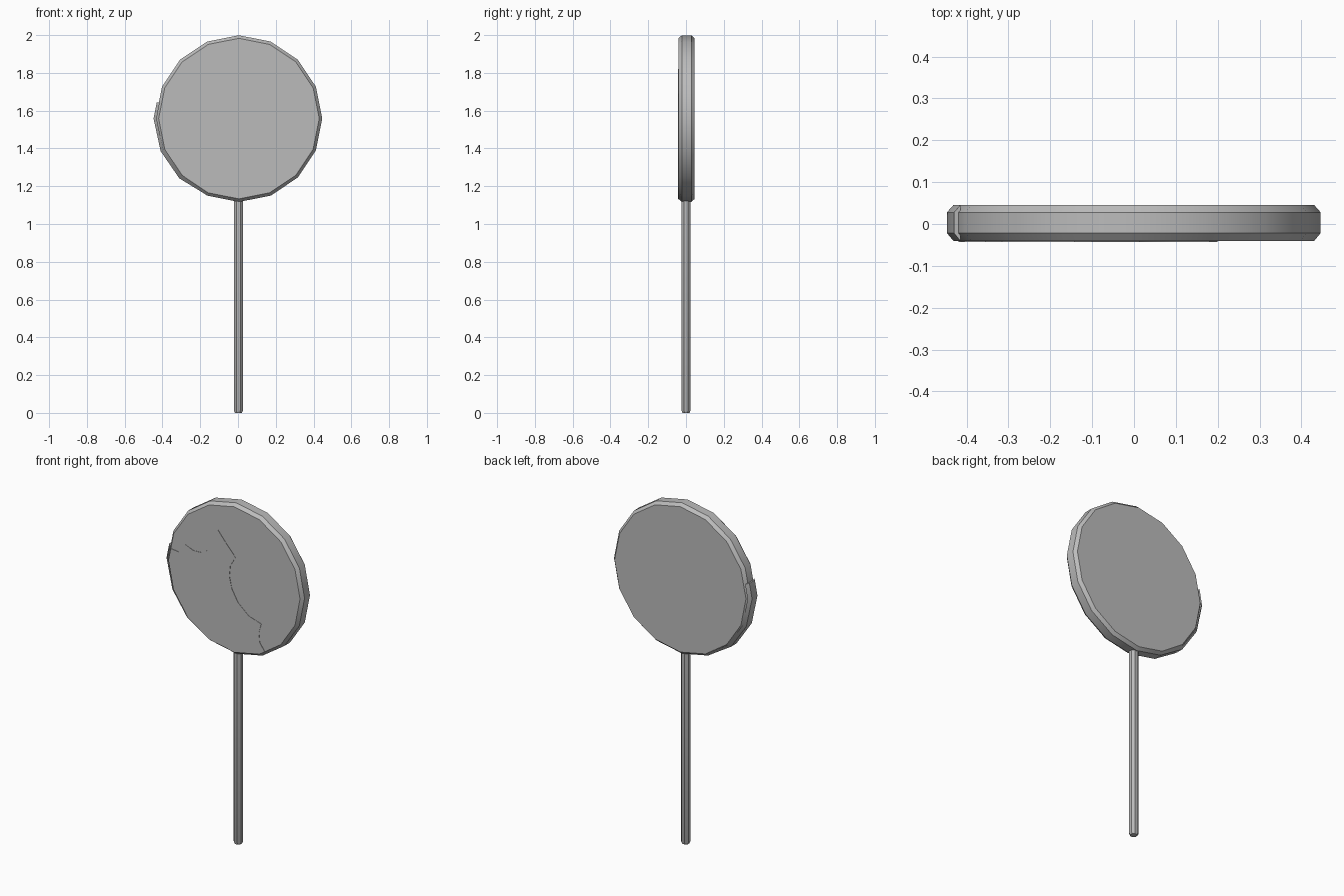
import bpy, bmesh, math
from mathutils import Vector

cube = bpy.data.objects.get("Cube")
if cube:
    bpy.data.objects.remove(cube, do_unlink=True)

grey = bpy.data.materials.new("plain_grey")
grey.use_nodes = True
grey.diffuse_color = (0.5, 0.5, 0.5, 1)
grey.node_tree.nodes["Principled BSDF"].inputs["Base Color"].default_value = (0.5, 0.5, 0.5, 1)

SIDES = 16
CENTRE = Vector((0.005, 0, 1.558))
# Edge profile of the sweet: radius and depth
PROFILE = [(0.425, -0.041), (0.441, -0.022), (0.441, 0.028), (0.425, 0.046)]


def rim_point(step, radius, y):
    a = math.tau * step / SIDES
    return CENTRE + Vector((radius * math.cos(a), y, radius * math.sin(a)))


def finish(name, bm):
    bmesh.ops.recalc_face_normals(bm, faces=bm.faces[:])
    mesh = bpy.data.meshes.new(name)
    bm.to_mesh(mesh)
    bm.free()
    mesh.materials.append(grey)
    mesh.shade_smooth()
    mesh.set_sharp_from_angle(angle=math.radians(30))
    obj = bpy.data.objects.new(name, mesh)
    bpy.context.collection.objects.link(obj)
    return obj


def loft(name, sections):
    """Join closed loops of equal size and cap both ends."""
    bm = bmesh.new()
    loops = [[bm.verts.new(p) for p in s] for s in sections]
    n = len(loops[0])
    for a, b in zip(loops, loops[1:]):
        for i in range(n):
            j = (i + 1) % n
            bm.faces.new((a[i], a[j], b[j], b[i]))
    bm.faces.new(loops[0])
    bm.faces.new(loops[-1])
    return finish(name, bm)


# Sweet: a bevelled sixteen-sided disc
loft("candy_disc", [[rim_point(i, r, y) for i in range(SIDES)] for r, y in PROFILE])

# Stick: an eight-sided rod with a small chamfer at the foot
loft("stick", [[Vector((0.002 + r * math.cos(math.tau * (i + 0.5) / 8),
                        r * math.sin(math.tau * (i + 0.5) / 8), z)) for i in range(8)]
               for r, z in [(0.02, 0), (0.026, 0.012), (0.026, 1.15)]])


# Glaze lip: a thin layer wrapped around the rim on the right-hand side
def lip_section(step, thick):
    pts = []
    for r, y in PROFILE:
        lo, hi = math.floor(step), math.ceil(step)
        a, b = rim_point(lo, r + thick, y), rim_point(hi, r + thick, y)
        pts.append(a.lerp(b, step - lo))
    return pts


loft("glaze_lip", [lip_section(s, t) for s, t in
                   [(7.5, 0.011), (8, 0.011), (9, 0.008), (10, 0.006), (11, -0.001)]])

# Glaze front: a thin plate with a wavy upper border
wave = [(-0.405, 1.63), (-0.355, 1.624), (-0.316, 1.68), (-0.258, 1.657),
        (-0.2, 1.66), (-0.142, 1.7), (-0.1, 1.82), (-0.05, 1.76), (0.013, 1.69),
        (-0.02, 1.63), (-0.026, 1.57), (-0.01, 1.5), (0.03, 1.43), (0.1, 1.37),
        (0.18, 1.345), (0.165, 1.29), (0.17, 1.236), (0.2, 1.192)]
outline = [Vector((x, -0.043, z)) for x, z in wave]
outline += [rim_point(s, 0.425, -0.043) for s in range(13, 7, -1)]
back = [p + Vector((0, 0.004, 0)) for p in outline]
loft("glaze_front", [outline, back])
